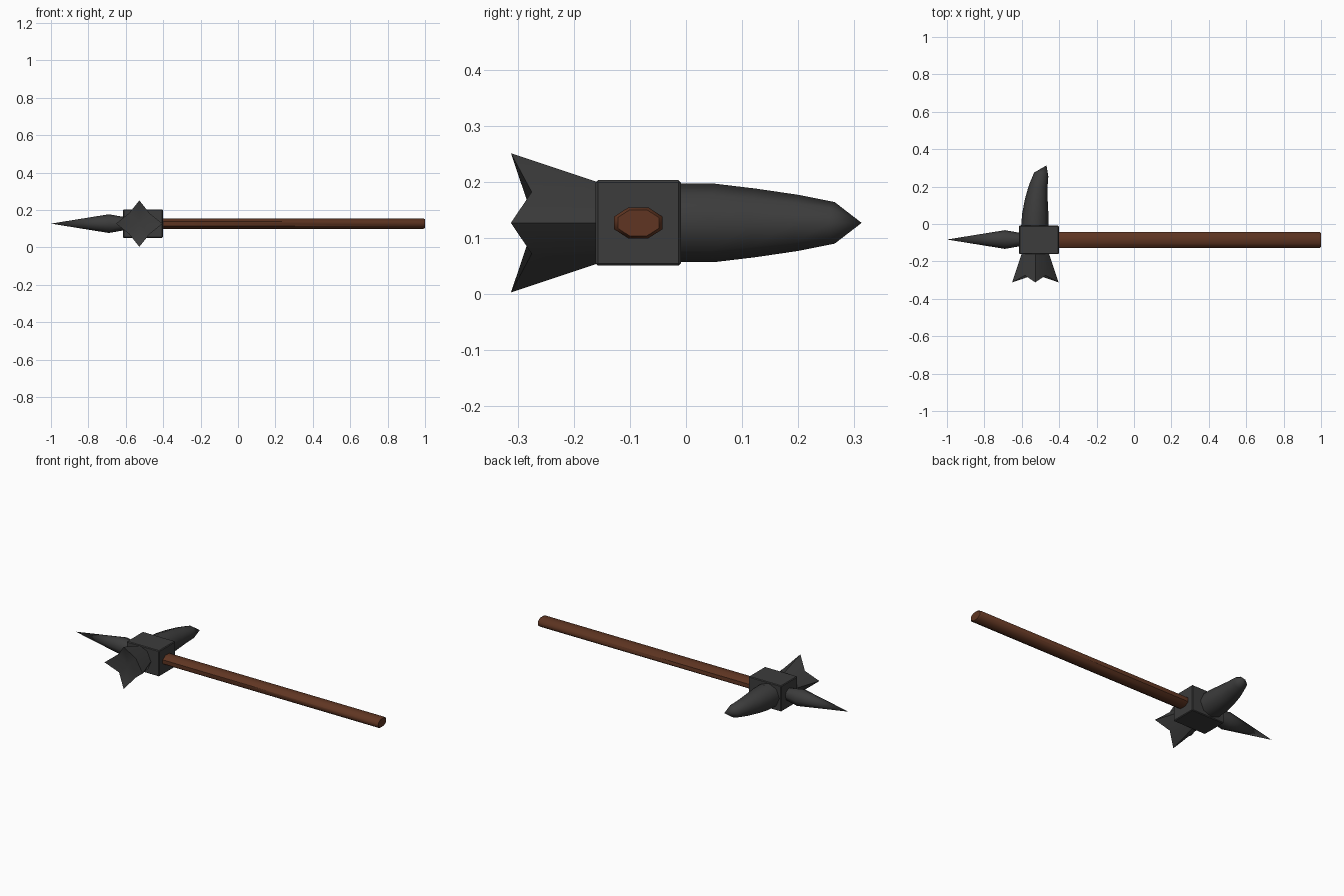
import bpy, bmesh, math
from mathutils import Vector

if "Cube" in bpy.data.objects:
    bpy.data.objects.remove(bpy.data.objects["Cube"])

CX, CY, CZ = -0.5275, -0.083, 0.127   # centre of the hammer head


def material(name, rgb):
    m = bpy.data.materials.new(name)
    m.diffuse_color = (*rgb, 1)
    m.use_nodes = True
    m.node_tree.nodes["Principled BSDF"].inputs["Base Color"].default_value = m.diffuse_color
    return m


iron = material("dark iron", (0.045, 0.045, 0.045))
wood = material("brown wood", (0.115, 0.036, 0.016))


def finish(name, bm, mat, angle=None):
    bmesh.ops.recalc_face_normals(bm, faces=bm.faces)
    me = bpy.data.meshes.new(name)
    bm.to_mesh(me)
    bm.free()
    ob = bpy.data.objects.new(name, me)
    bpy.context.collection.objects.link(ob)
    me.materials.append(mat)
    if angle:
        bpy.ops.object.select_all(action='DESELECT')
        ob.select_set(True)
        bpy.context.view_layer.objects.active = ob
        bpy.ops.object.shade_smooth_by_angle(angle=math.radians(angle))
    return ob


def loft(name, rings, mat, tip=None, end_centre=None, angle=40):
    """Bridge rings of points; close the end with a tip, a centre or a flat cap."""
    bm = bmesh.new()
    vs = [[bm.verts.new(p) for p in r] for r in rings]
    n = len(vs[0])
    for a, b in zip(vs, vs[1:]):
        for i in range(n):
            j = (i + 1) % n
            bm.faces.new((a[i], a[j], b[j], b[i]))
    bm.faces.new(vs[0])
    if tip or end_centre:
        c = bm.verts.new(tip or end_centre)
        for i in range(n):
            bm.faces.new((vs[-1][i], vs[-1][(i + 1) % n], c))
    else:
        bm.faces.new(vs[-1])
    return finish(name, bm, mat, angle)


def circle(n=8, offset=0.0):
    return [(math.cos(math.tau * (i + offset) / n), math.sin(math.tau * (i + offset) / n))
            for i in range(n)]


# Handle: flattened octagonal pole with slightly rounded end
def pole_ring(x, s):
    k = 1 / math.cos(math.pi / 8)
    return [(x, CY - 0.002 + 0.043 * k * s * c, CZ + 0.0275 * k * s * d) for c, d in circle(8, 0.5)]


loft("handle", [pole_ring(-0.45, 1), pole_ring(0.992, 1), pole_ring(1.0, 0.85)], wood, angle=50)

# Head block with narrow bevelled edges
bm = bmesh.new()
bmesh.ops.create_cube(bm, size=1)
for v in bm.verts:
    v.co = Vector((-0.508 + v.co.x * 0.213, CY - 0.002 + v.co.y * 0.152, CZ + v.co.z * 0.152))
bmesh.ops.bevel(bm, geom=bm.edges[:], offset=0.004, segments=1, affect='EDGES')
finish("head_block", bm, iron, 30)

# Front spike
loft("front_spike",
     [[(x, CY + r * c, CZ + r * d) for c, d in circle()]
      for x, r in ((-0.60, 0.034), (-0.69, 0.05))],
     iron, tip=(-1.0, CY, CZ), angle=50)

# Curved beak: left edge, right edge (x, y) and half height of each section
sections = [((-0.604, -0.02), (-0.457, -0.02), 0.07),
            ((-0.598, 0.055), (-0.457, 0.045), 0.07),
            ((-0.583, 0.135), (-0.461, 0.115), 0.061),
            ((-0.561, 0.21), (-0.463, 0.19), 0.05),
            ((-0.534, 0.275), (-0.458, 0.255), 0.037)]
rings = []
for a, b, h in sections:
    a, b = Vector(a), Vector(b)
    mid, half = (a + b) / 2, (b - a) / 2
    rings.append([(*(mid + half * c), CZ + h * d) for c, d in circle()])
loft("curved_beak", rings, iron, tip=(-0.468, 0.313, CZ), angle=50)

# Four-pointed hammer face, flaring out to the front
base = [(CX + 0.07 * c, -0.15, CZ + 0.07 * d) for c, d in circle()]
star = []
for i, (c, d) in enumerate(circle()):
    r, y = (0.124, -0.312) if i % 2 == 0 else (0.078, -0.275)
    star.append((CX + r * c, y, CZ + r * d))
loft("pronged_face", [base, star], iron, end_centre=(CX, -0.27, CZ), angle=50)
